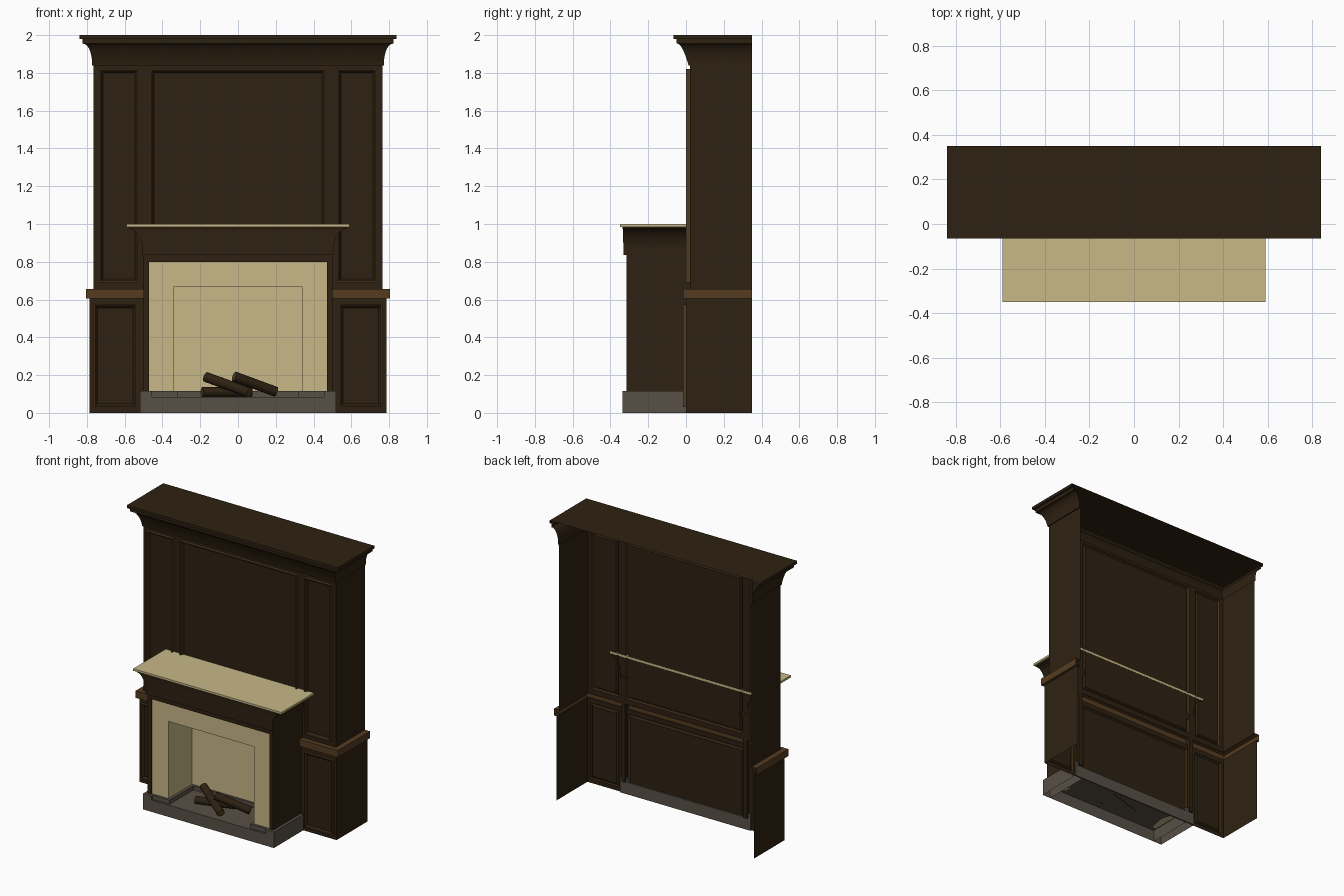
import bpy, bmesh, math
from mathutils import Vector

cube = bpy.data.objects.get("Cube")
if cube:
    bpy.data.objects.remove(cube)


def material(name, r, g, b):
    m = bpy.data.materials.new(name)
    m.use_nodes = True
    m.diffuse_color = (r, g, b, 1)
    m.node_tree.nodes["Principled BSDF"].inputs["Base Color"].default_value = (r, g, b, 1)
    return m


DARK = material("dark wood", .027, .0152, .0056)
LIGHT = material("light wood", .091, .045, .0145)
CREAM = material("cream stone", .578, .479, .246)
GREY = material("grey stone", .098, .080, .061)
BACK = .35


def finish(name, bm, mats, smooth=False):
    me = bpy.data.meshes.new(name)
    bm.to_mesh(me)
    bm.free()
    for m in mats:
        me.materials.append(m)
    ob = bpy.data.objects.new(name, me)
    bpy.context.collection.objects.link(ob)
    if smooth:
        bpy.ops.object.select_all(action='DESELECT')
        ob.select_set(True)
        bpy.context.view_layer.objects.active = ob
        bpy.ops.object.shade_smooth_by_angle(angle=math.radians(35))
    return ob


def box(name, x0, x1, y0, y1, z0, z1, mat, open_bottom=False):
    bm = bmesh.new()
    bmesh.ops.create_cube(bm, size=1)
    for v in bm.verts:
        v.co = (x1 if v.co.x > 0 else x0, y1 if v.co.y > 0 else y0, z1 if v.co.z > 0 else z0)
    if open_bottom:
        low = [f for f in bm.faces if f.normal.z < -.5]
        bmesh.ops.delete(bm, geom=low, context='FACES_ONLY')
    return finish(name, bm, [mat])


def shell(name, rings, mat, back=BACK, cap=False, front=True, smooth=False):
    """Three-sided sheet open at the back; each ring is (half width, front y, z)."""
    bm = bmesh.new()
    rows = [[bm.verts.new(p) for p in ((-h, back, z), (-h, y, z), (h, y, z), (h, back, z))]
            for h, y, z in rings]
    for a, b in zip(rows, rows[1:]):
        for i in range(3):
            if front or i != 1:
                bm.faces.new((a[i], a[i + 1], b[i + 1], b[i]))
    if cap:
        bm.faces.new(rows[-1])
    return finish(name, bm, [mat], smooth)


def panelled_wall(name, xs, zs, y, raise_by):
    """Flat wall whose odd columns in the middle row are moulded panels."""
    bm = bmesh.new()

    def rect(x0, x1, z0, z1, inset, depth):
        return [bm.verts.new(p) for p in (
            (x0 + inset, depth, z0 + inset), (x1 - inset, depth, z0 + inset),
            (x1 - inset, depth, z1 - inset), (x0 + inset, depth, z1 - inset))]

    for i, (x0, x1) in enumerate(zip(xs, xs[1:])):
        for j, (z0, z1) in enumerate(zip(zs, zs[1:])):
            ring = rect(x0, x1, z0, z1, 0, y)
            if i % 2 and j == 1:
                steps = ((0, raise_by, 1), (.007, raise_by, 1), (.02, 0, 0))
                for inset, rise, index in steps:
                    inner = rect(x0, x1, z0, z1, inset, y - rise)
                    for k in range(4):
                        n = (k + 1) % 4
                        f = bm.faces.new((ring[k], ring[n], inner[n], inner[k]))
                        f.material_index = index
                    ring = inner
            bm.faces.new(ring)
    bmesh.ops.remove_doubles(bm, verts=bm.verts, dist=.0001)
    return finish(name, bm, [DARK, LIGHT])


def mirrored(xs):
    return [-x for x in xs] + xs[::-1]


def cove(h0, y0, z0, h1, y1, z1, y_bend, n=8):
    """Rings that sweep outwards and upwards in a hollow curve."""
    out = []
    for i in range(n + 1):
        a = math.pi / 2 * i / n
        t, s = 1 - math.cos(a), math.sin(a)
        u = s + (t - s) * y_bend
        out.append((h0 + (h1 - h0) * t, y0 + (y1 - y0) * u, z0 + (z1 - z0) * s))
    return out


# Panelled cabinet walls
panelled_wall("lower_wall", mirrored([.785, .765, .535, .465]), [0, .03, .575, .61], 0, .015)
panelled_wall("upper_wall", mirrored([.765, .735, .525, .465]), [.65, .69, 1.82, 1.84], .02, .02)
shell("lower_sides", [(.785, 0, 0), (.785, 0, .61)], DARK, front=False)
shell("upper_sides", [(.765, .02, .65), (.765, .02, 1.84)], DARK, front=False)

# Rail between the two stages
shell("chair_rail", [(.785, 0, .605), (.805, -.015, .605), (.805, -.015, .655),
                     (.765, .02, .655)], LIGHT)

# Cornice
shell("cornice", [(.765, .02, 1.84), (.772, .012, 1.84)]
      + cove(.772, .012, 1.845, .82, -.045, 1.955, .5)
      + [(.824, -.05, 1.955), (.824, -.05, 1.98), (.84, -.065, 1.98), (.84, -.065, 2)],
      DARK, cap=True, smooth=True)

# Mantel: dark frame, flared top and stone shelf
for side, s in (("left", 1), ("right", -1)):
    a, b = sorted((s * .47, s * .5))
    box("mantel_post_" + side, a, b, -.315, .022, .085, .84, DARK)
box("mantel_header", -.47, .47, -.315, .015, .80, .84, DARK)
shell("mantel_cornice", [(.5, -.315, .835), (.505, -.332, .835), (.505, -.332, .86)]
      + cove(.505, -.332, .86, .575, -.335, .975, 1) + [(.578, -.338, .985)],
      DARK, back=.024, smooth=True)
box("mantel_shelf", -.59, .59, -.35, .021, .985, 1.0, CREAM)

# Stone surround and firebox
for side, s in (("left", 1), ("right", -1)):
    a, b = sorted((s * .34, s * .47))
    box("surround_jamb_" + side, a, b, -.305, -.03, .085, .80, CREAM)
    a, b = sorted((s * .32, s * .455))
    box("jamb_plinth_" + side, a, b, -.322, -.03, .085, .115, GREY)
    a, b = sorted((s * .455, s * .52))
    box("hearth_rim_" + side, a, b, -.335, .01, 0, .115, GREY, True)
box("surround_header", -.34, .34, -.305, -.03, .67, .80, CREAM)
box("firebox_back", -.34, .34, -.035, -.03, .085, .67, CREAM)
box("firebox_skirting", -.32, .32, -.05, -.035, .085, .115, GREY)
box("hearth", -.455, .455, -.335, .01, 0, .085, GREY, True)


# Logs with lighter cut ends
def log(name, start, end, radius):
    start, end = Vector(start), Vector(end)
    axis = end - start
    bm = bmesh.new()
    bmesh.ops.create_cone(bm, cap_ends=True, segments=16, radius1=radius,
                          radius2=radius, depth=axis.length)
    for f in bm.faces:
        f.material_index = int(len(f.verts) > 4)
    ob = finish(name, bm, [DARK, LIGHT], True)
    ob.location = (start + end) / 2
    ob.rotation_euler = axis.to_track_quat('Z', 'Y').to_euler()


log("log_bottom", (-.19, -.21, .11), (.07, -.13, .11), .026)
log("log_left", (-.17, -.15, .19), (.06, -.28, .107), .027)
log("log_right", (-.02, -.23, .193), (.2, -.145, .112), .027)
